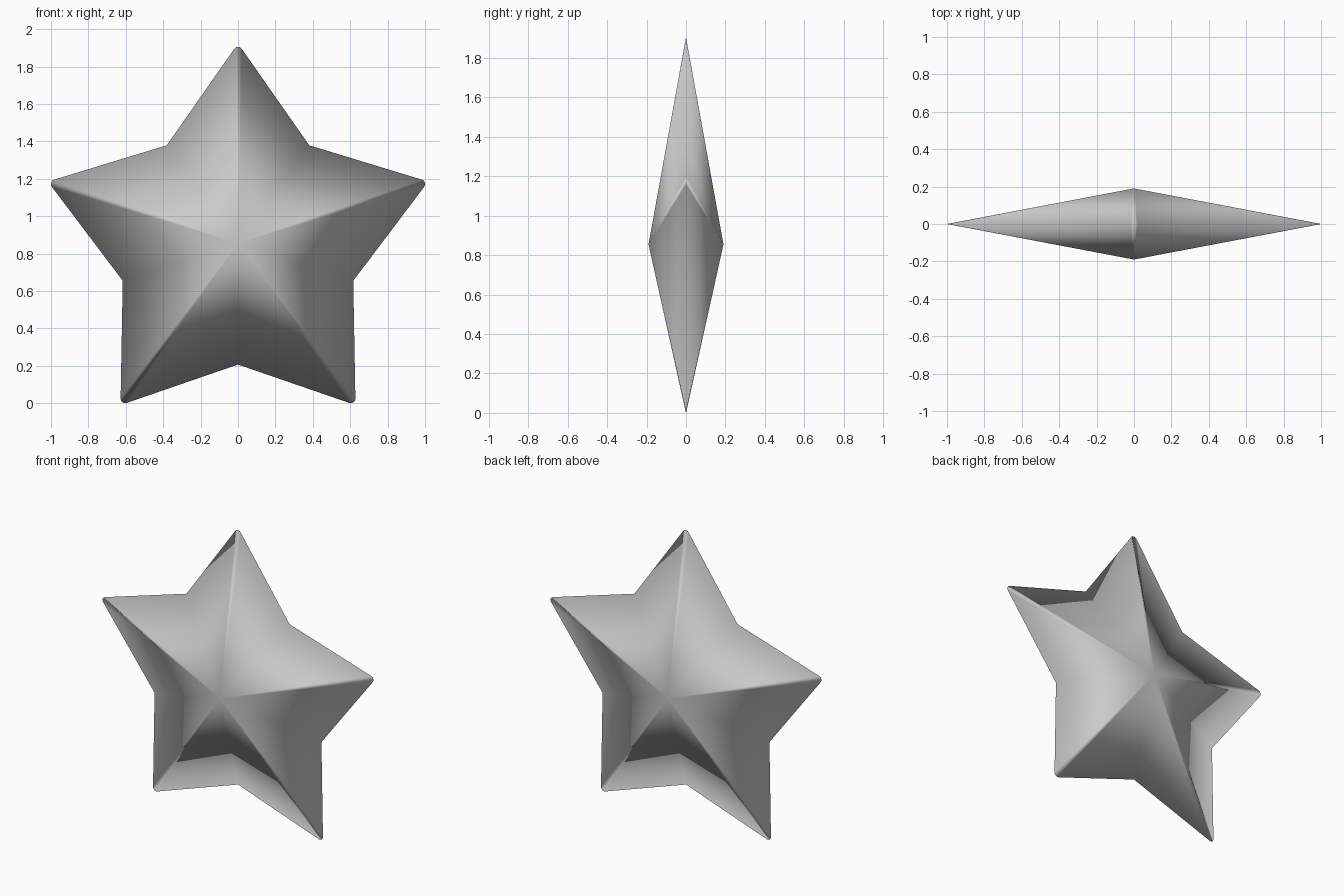
import bpy
import bmesh
from math import cos, sin, radians
from mathutils import Vector

cube = bpy.data.objects.get("Cube")
if cube:
    bpy.data.objects.remove(cube, do_unlink=True)

ARMS = 5
TIP_CENTRE = 1.027     # distance to the middle of each rounded tip
TIP_ROUND = 0.024      # radius of the tip rounding
NOTCH = 0.648          # distance to each inner corner
DEPTH = 0.19           # half thickness at the centre
CENTRE_Z = 0.859


def polar(radius, degrees):
    a = radians(degrees)
    return Vector((radius * cos(a), 0, radius * sin(a)))


# Star outline: a small rounded tip, then a sharp inner corner, for each arm
outline = []
for arm in range(ARMS):
    angle = 90 + arm * 360 / ARMS
    for turn in (-54, -27, 0, 27, 54):
        outline.append(polar(TIP_CENTRE, angle) + polar(TIP_ROUND, angle + turn))
    outline.append(polar(NOTCH, angle + 180 / ARMS))

# Two shallow peaks, front and back, fanned out to the shared outline
bm = bmesh.new()
rim = [bm.verts.new(p) for p in outline]
for side in (-1, 1):
    peak = bm.verts.new((0, side * DEPTH, 0))
    for a, b in zip(rim, rim[1:] + rim[:1]):
        bm.faces.new((peak, a, b))
bmesh.ops.recalc_face_normals(bm, faces=bm.faces)
low = min(v.co.z for v in bm.verts)
bmesh.ops.translate(bm, verts=bm.verts, vec=(0, 0, -low))
for face in bm.faces:
    face.smooth = True

mesh = bpy.data.meshes.new("star")
bm.to_mesh(mesh)
bm.free()
star = bpy.data.objects.new("star", mesh)
bpy.context.collection.objects.link(star)

# Plain grey
grey = bpy.data.materials.new("light_grey")
grey.use_nodes = True
colour = (0.6, 0.6, 0.6, 1)
grey.diffuse_color = colour
grey.node_tree.nodes["Principled BSDF"].inputs["Base Color"].default_value = colour
mesh.materials.append(grey)
